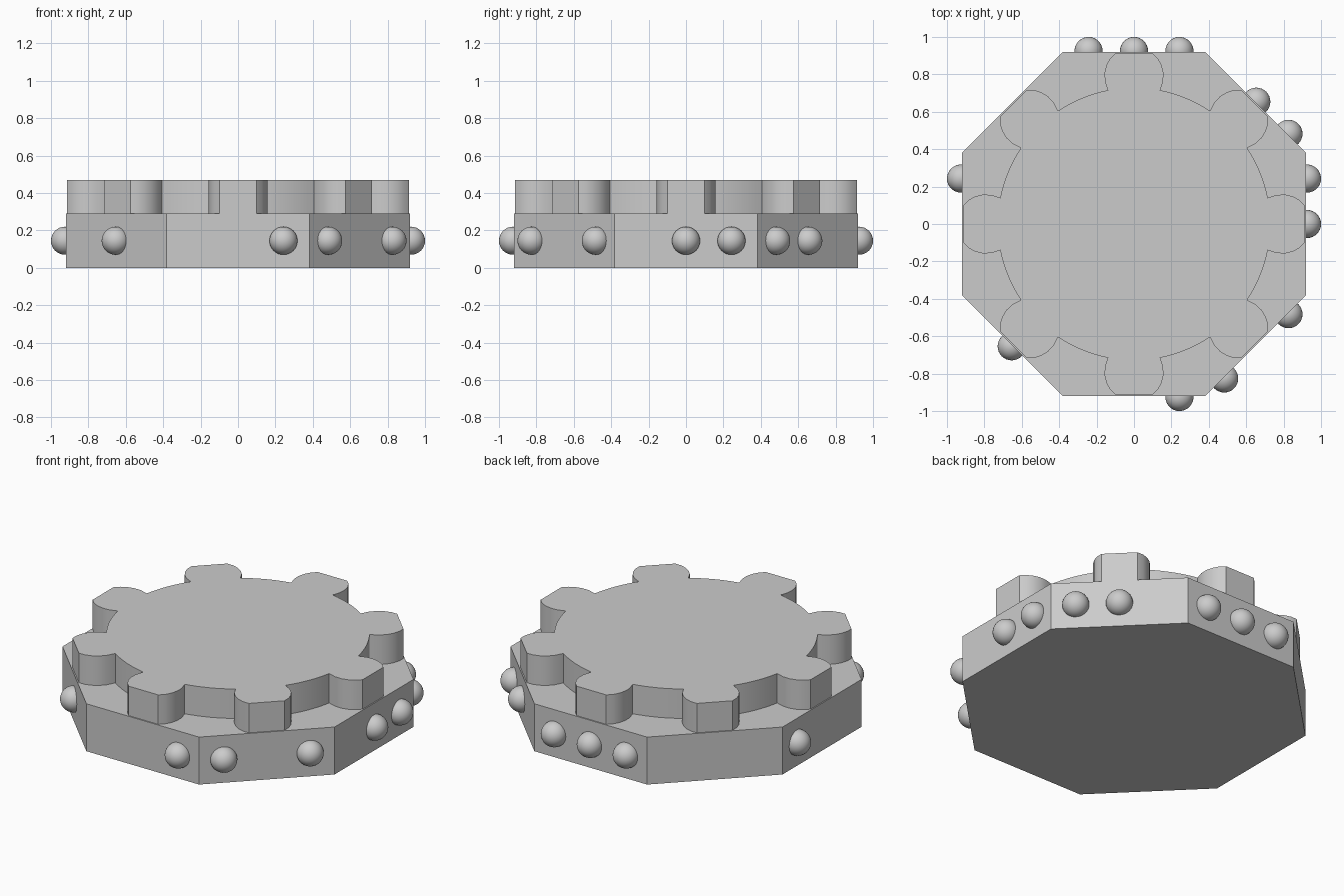
import bpy, bmesh
from math import pi, cos, sin, atan2, hypot

if "Cube" in bpy.data.objects:
    bpy.data.objects.remove(bpy.data.objects["Cube"])

APOTHEM = 0.92
BASE_TOP, GEAR_TOP = 0.29, 0.47
STUD_RADIUS, STUD_SPACING = 0.075, 0.243

grey = bpy.data.materials.new("light grey")
grey.use_nodes = True
grey.diffuse_color = (0.6, 0.6, 0.6, 1)
grey.node_tree.nodes["Principled BSDF"].inputs["Base Color"].default_value = (0.6, 0.6, 0.6, 1)


def finish(obj):
    obj.data.materials.append(grey)
    bpy.ops.object.select_all(action='DESELECT')
    obj.select_set(True)
    bpy.context.view_layer.objects.active = obj
    bpy.ops.object.shade_smooth_by_angle(angle=pi / 6)


def prism(name, outline, z0, z1):
    """Extrude a closed 2D outline from z0 up to z1."""
    bm = bmesh.new()
    face = bm.faces.new([bm.verts.new((x, y, z0)) for x, y in outline])
    top = bmesh.ops.extrude_face_region(bm, geom=[face])["geom"]
    bmesh.ops.translate(bm, vec=(0, 0, z1 - z0),
                        verts=[v for v in top if isinstance(v, bmesh.types.BMVert)])
    bmesh.ops.recalc_face_normals(bm, faces=bm.faces)
    mesh = bpy.data.meshes.new(name)
    bm.to_mesh(mesh)
    bm.free()
    obj = bpy.data.objects.new(name, mesh)
    bpy.context.collection.objects.link(obj)
    finish(obj)


def place(angle, radial, side):
    """Point at a distance outwards and sideways (anticlockwise) for a direction."""
    return (radial * cos(angle) - side * sin(angle),
            radial * sin(angle) + side * cos(angle))


# Octagonal base
corner = APOTHEM / cos(pi / 8)
prism("octagon_base",
      [place((k + 0.5) * pi / 4, corner, 0) for k in range(8)], 0, BASE_TOP)

# Gear plate: half a tooth as (radial, side), mirrored, then an arc to the next tooth
half_tooth = [(0.715, 0.14), (0.765, 0.156), (0.81, 0.157),
              (0.85, 0.147), (0.885, 0.128), (0.913, 0.10)]
tooth = [(r, -s) for r, s in half_tooth] + half_tooth[::-1]
root = hypot(*half_tooth[0])
root_angle = atan2(half_tooth[0][1], half_tooth[0][0])
ARC_STEPS = 8
outline = []
for k in range(8):
    a = k * pi / 4
    outline += [place(a, r, s) for r, s in tooth]
    for i in range(1, ARC_STEPS):
        step = root_angle + (pi / 4 - 2 * root_angle) * i / ARC_STEPS
        outline.append(place(a + step, root, 0))
prism("gear_plate", outline, BASE_TOP, GEAR_TOP)

# Round studs: slots used on each side, anticlockwise from +x
side_slots = [(0, 1), (-1, 0), (-1, 0, 1), (), (-1,), (0,), (1,), (-1, 1)]
for k, slots in enumerate(side_slots):
    for slot in slots:
        x, y = place(k * pi / 4, APOTHEM + 0.005, slot * STUD_SPACING)
        bpy.ops.mesh.primitive_uv_sphere_add(segments=32, ring_count=16,
                                             radius=STUD_RADIUS,
                                             location=(x, y, BASE_TOP / 2))
        stud = bpy.context.object
        stud.name = f"stud_side{k + 1}_slot{slot + 2}"
        finish(stud)
